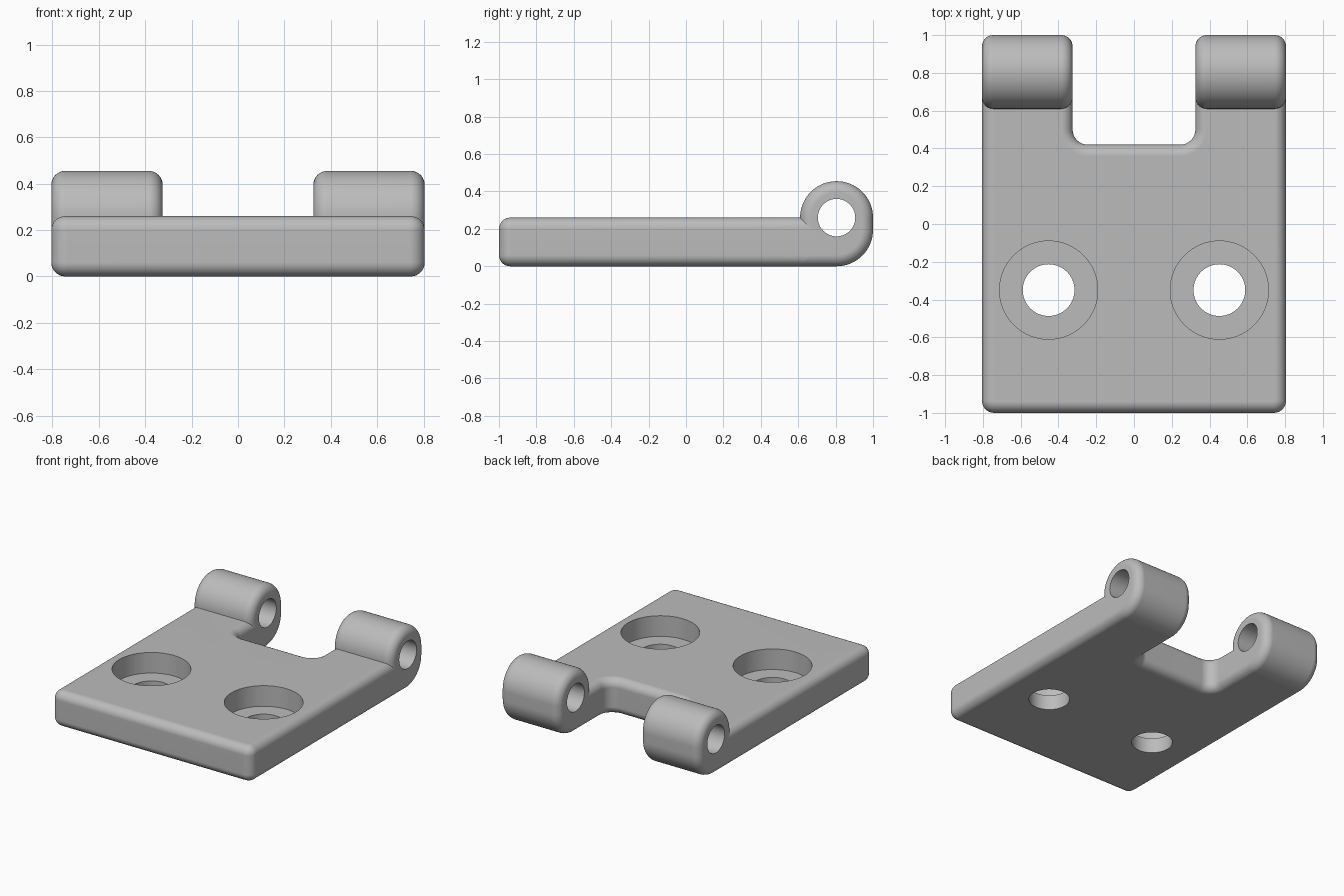
import bpy, bmesh, math
from mathutils import Vector

if "Cube" in bpy.data.objects:
    bpy.data.objects.remove(bpy.data.objects["Cube"], do_unlink=True)

HALF_W, THICK, ROUND = 0.805, 0.26, 0.06
NOTCH_W, NOTCH_Y = 0.325, 0.42
PIN_Y, PIN_R, BARREL_R = 0.805, 0.1, 0.195

grey = bpy.data.materials.new("plain grey")
grey.use_nodes = True
colour = (0.5, 0.5, 0.5, 1)
grey.diffuse_color = colour
grey.node_tree.nodes["Principled BSDF"].inputs["Base Color"].default_value = colour


def rounded(corners, steps=8):
    """Outline with each (x, y, radius) right-angle corner replaced by an arc."""
    out = []
    for i, (x, y, r) in enumerate(corners):
        p = Vector((x, y))
        a = (Vector(corners[i - 1][:2]) - p).normalized()
        b = (Vector(corners[(i + 1) % len(corners)][:2]) - p).normalized()
        if r == 0:
            out.append(p)
            continue
        for k in range(steps + 1):
            t = k / steps * math.pi / 2
            out.append(p + r * (a * (1 - math.sin(t)) + b * (1 - math.cos(t))))
    return out


def prism(name, points, depth, bevel):
    """Extrude 3D points along depth and round the edges of both caps."""
    bm = bmesh.new()
    base = bm.faces.new([bm.verts.new(p) for p in points])
    ext = bmesh.ops.extrude_face_region(bm, geom=[base], use_keep_orig=True)
    bmesh.ops.translate(bm, vec=depth, verts=[v for v in ext["geom"] if isinstance(v, bmesh.types.BMVert)])
    bmesh.ops.recalc_face_normals(bm, faces=bm.faces)
    axis = Vector(depth).normalized()
    caps = [f for f in bm.faces if abs(f.normal.dot(axis)) > 0.99]
    rim = list({e for f in caps for e in f.edges})
    bmesh.ops.bevel(bm, geom=rim, offset=bevel, segments=8, profile=0.5, affect='EDGES')
    bmesh.ops.remove_doubles(bm, verts=bm.verts, dist=0.0005)
    bmesh.ops.recalc_face_normals(bm, faces=bm.faces)
    mesh = bpy.data.meshes.new(name)
    bm.to_mesh(mesh)
    bm.free()
    mesh.materials.append(grey)
    obj = bpy.data.objects.new(name, mesh)
    bpy.context.collection.objects.link(obj)
    return obj


def cylinder(name, radius, depth, location, rotation=(0, 0, 0)):
    bpy.ops.mesh.primitive_cylinder_add(vertices=64, radius=radius, depth=depth,
                                        location=location, rotation=rotation)
    obj = bpy.context.object
    obj.name = name
    obj.data.materials.append(grey)
    return obj


def combine(target, other, operation):
    mod = target.modifiers.new(operation.lower(), 'BOOLEAN')
    mod.operation, mod.solver, mod.object = operation, 'EXACT', other
    bpy.context.view_layer.objects.active = target
    bpy.ops.object.modifier_apply(modifier=mod.name)
    bpy.data.objects.remove(other, do_unlink=True)


# Flat leaf with a notch between its two arms
ARM_Y, R = 0.76, 0.065
outline = rounded([(-HALF_W, -1, R), (HALF_W, -1, R), (HALF_W, ARM_Y, R), (NOTCH_W, ARM_Y, R),
                   (NOTCH_W, NOTCH_Y, 0.08), (-NOTCH_W, NOTCH_Y, 0.08),
                   (-NOTCH_W, ARM_Y, R), (-HALF_W, ARM_Y, R)])
leaf = prism("hinge_leaf", [(p.x, p.y, 0) for p in outline], (0, 0, THICK), ROUND)

# Knuckle side profile: round top, rounded rear foot, square inner foot
top = [(PIN_Y + BARREL_R * math.cos(t), THICK + BARREL_R * math.sin(t))
       for t in [math.pi * k / 32 for k in range(33)]]
foot = [(PIN_Y + BARREL_R * math.cos(t), BARREL_R + BARREL_R * math.sin(t))
        for t in [-math.pi / 2 * (1 - k / 16) for k in range(17)]]
profile = [(PIN_Y - BARREL_R, 0)] + foot + top
for side, x in (("right", -HALF_W), ("left", NOTCH_W)):
    knuckle = prism(side + "_knuckle", [(x, y, z) for y, z in profile],
                    (HALF_W - NOTCH_W, 0, 0), ROUND)
    combine(leaf, knuckle, 'UNION')

# Pin bore through both knuckles
combine(leaf, cylinder("pin_bore", PIN_R, 3, (0, PIN_Y, THICK), (0, math.pi / 2, 0)), 'DIFFERENCE')

# Counterbored screw holes
for x in (-0.452, 0.452):
    combine(leaf, cylinder("screw_hole", 0.137, 1, (x, -0.35, 0)), 'DIFFERENCE')
    combine(leaf, cylinder("screw_head_recess", 0.26, 1, (x, -0.35, 0.11 + 0.5)), 'DIFFERENCE')

# Smooth shading with crisp hole rims
bpy.ops.object.select_all(action='DESELECT')
leaf.select_set(True)
bpy.context.view_layer.objects.active = leaf
bpy.ops.object.shade_smooth_by_angle(angle=math.radians(30))
normals = leaf.modifiers.new("flat_face_normals", 'WEIGHTED_NORMAL')
normals.keep_sharp = True
